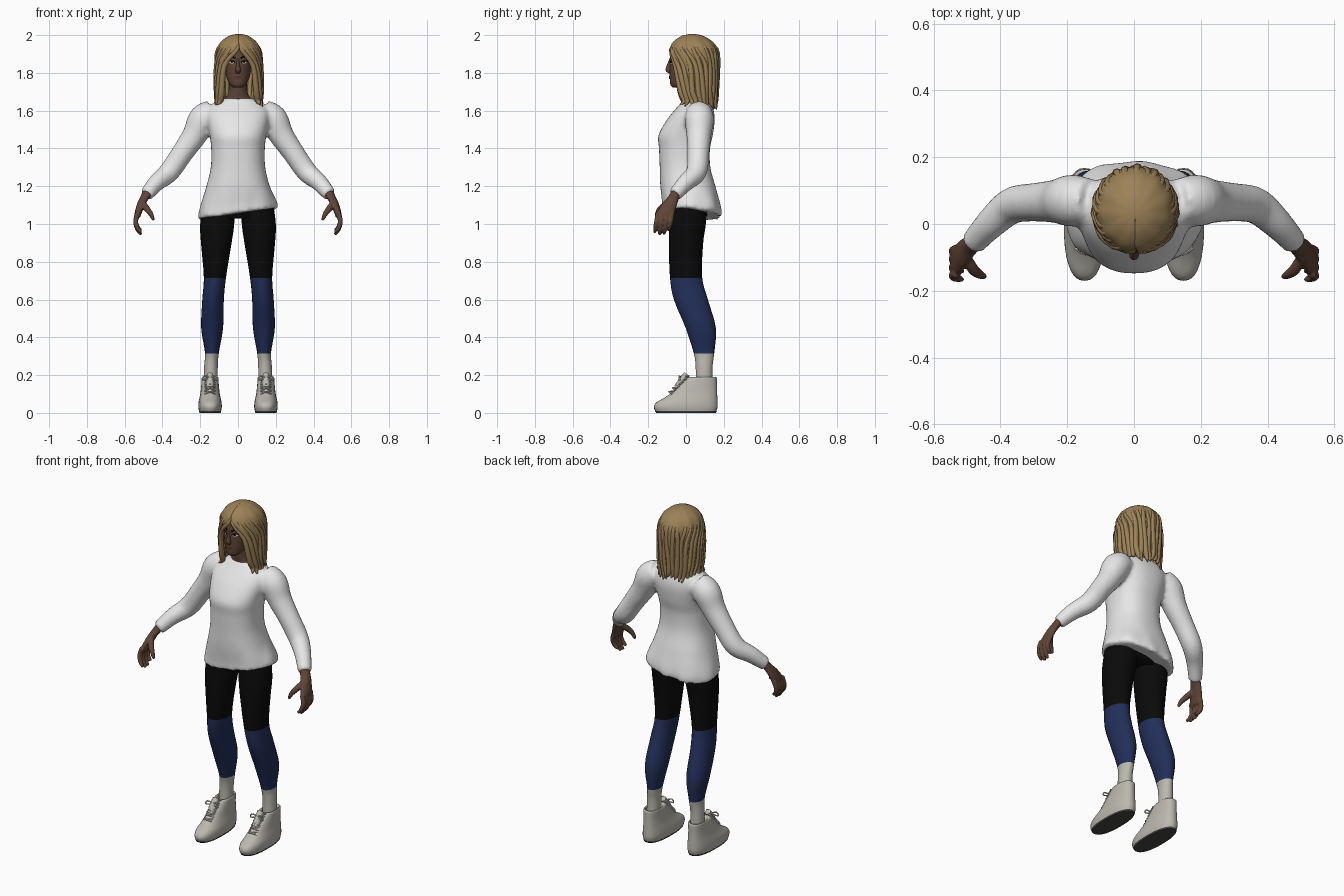
import bpy, bmesh, math, random
from mathutils import Vector
from mathutils.bvhtree import BVHTree

random.seed(4)
if "Cube" in bpy.data.objects:
    bpy.data.objects.remove(bpy.data.objects["Cube"])


def material(name, r, g, b):
    m = bpy.data.materials.new(name)
    m.use_nodes = True
    m.diffuse_color = (r, g, b, 1)
    node = next(n for n in m.node_tree.nodes if n.type == 'BSDF_PRINCIPLED')
    node.inputs["Base Color"].default_value = (r, g, b, 1)
    node.inputs["Roughness"].default_value = 0.8
    return m


SKIN = material("brown skin", .115, .06, .038)
HAIR = material("dark blond hair", .33, .22, .095)
SHIRT = material("white shirt", .8, .8, .8)
BLACK = material("black leggings", .003, .003, .003)
BLUE = material("navy leggings", .016, .028, .1)
SOCK = material("warm grey sock and shoe", .5, .48, .43)
LACE = material("pale lace", .72, .71, .68)
SOLE = material("dark sole", .06, .058, .055)
LIPS = material("lips", .1, .035, .028)


def resample(rows, k):
    """Catmull-Rom interpolation of rows of any width."""
    p = [Vector(r) for r in rows]
    out = []
    for i in range(len(p) - 1):
        a, b, c, d = p[max(i - 1, 0)], p[i], p[i + 1], p[min(i + 2, len(p) - 1)]
        for j in range(k):
            t = j / k
            out.append(b + (c - a) * (t / 2) + (a * 2 - b * 5 + c * 4 - d) * (t * t / 2)
                       + (b * 3 - a - c * 3 + d) * (t ** 3 / 2))
    return out + [p[-1]]


def sweep(bm, rows, n=24, flat=True, power=2.0, side=1, k=4):
    """Skin elliptical rings (x, y, z, rx, ry), level or square to the path."""
    pts = resample(rows, k)
    rings = []
    for i, p in enumerate(pts):
        u, v = Vector((1, 0, 0)), Vector((0, 1, 0))
        if not flat:
            t = (pts[min(i + 1, len(pts) - 1)] - pts[max(i - 1, 0)])[:3]
            t = Vector(t).normalized()
            u = t.cross(v if abs(t.y) < .95 else Vector((0, 0, 1))).normalized()
            v = t.cross(u)
        ring = []
        for j in range(n):
            a = math.tau * j / n
            c, s = (math.copysign(abs(f) ** (2 / power), f) for f in (math.cos(a), math.sin(a)))
            q = Vector(p[:3]) + u * c * max(p[3], .001) + v * s * max(p[4], .001)
            ring.append(bm.verts.new((q.x * side, q.y, q.z)))
        rings.append(ring)
    for a, b in zip(rings, rings[1:]):
        for j in range(n):
            bm.faces.new((a[j - 1], a[j], b[j], b[j - 1]))
    bm.faces.new(rings[0])
    bm.faces.new(rings[-1])


def tube(bm, pts, **kw):
    sweep(bm, [(*p, p[3]) for p in pts], flat=False, **kw)


def finish(bm, name, mats, voxel=0, smooth=0, rule=None, solid=0):
    bmesh.ops.recalc_face_normals(bm, faces=bm.faces)
    me = bpy.data.meshes.new(name)
    bm.to_mesh(me)
    bm.free()
    ob = bpy.data.objects.new(name, me)
    bpy.context.collection.objects.link(ob)
    if voxel:
        m = ob.modifiers.new("blend", 'REMESH')
        m.mode, m.voxel_size, m.use_smooth_shade = 'VOXEL', voxel, True
        m = ob.modifiers.new("soften", 'SMOOTH')
        m.iterations, m.factor = smooth, .5
    if solid:
        m = ob.modifiers.new("thickness", 'SOLIDIFY')
        m.thickness, m.offset = solid, 0
    for m in mats:
        me.materials.append(m)
    for f in me.polygons:
        f.use_smooth = True
        if rule:
            f.material_index = rule(f.center)
    me.set_sharp_from_angle(angle=math.radians(55))
    return ob


# Shirt: torso with slanted hem, blended with both sleeves
bm = bmesh.new()
sweep(bm, [(0, .03, 1.06, .21, .155), (0, .03, 1.1, .203, .155), (0, .01, 1.2, .168, .146),
           (0, -.005, 1.3, .144, .134), (0, -.008, 1.4, .142, .135), (0, -.002, 1.47, .15, .144),
           (0, .025, 1.55, .165, .127), (0, .042, 1.6, .165, .105), (0, .052, 1.64, .13, .08),
           (0, .05, 1.665, .08, .06)], n=64, power=2.35)
for v in bm.verts:
    if v.co.z < 1.2:
        w, a = (1.2 - v.co.z) / .14, math.atan2(v.co.y, v.co.x)
        v.co.z += w * (.14 * v.co.x - .12 * max(v.co.y, 0) + .005 * math.sin(11 * a))
        fold = 1 + w * .018 * math.sin(9 * a + 1)
        v.co.x *= fold
        v.co.y *= fold
for s in (1, -1):
    tube(bm, [(.13, .07, 1.595, .066), (.185, .07, 1.555, .078), (.23, .068, 1.47, .066),
              (.295, .065, 1.375, .058), (.365, .055, 1.275, .055), (.43, 0, 1.22, .046),
              (.485, -.06, 1.155, .037)], side=s)
finish(bm, "shirt", [SHIRT], voxel=.011, smooth=5)

# Leggings and socks: hips plus two legs, coloured by height
bm = bmesh.new()
sweep(bm, [(0, .015, 1.03, .13, .085), (0, .02, 1.07, .18, .105), (0, .02, 1.13, .18, .11),
           (0, .01, 1.22, .14, .1)], n=32)
for s in (1, -1):
    sweep(bm, [(.1, .015, 1.12, .085, .095), (.11, .008, 1.0, .09, .097), (.115, 0, .9, .081, .091),
               (.122, 0, .72, .059, .085), (.132, .026, .6, .057, .09), (.137, .078, .45, .058, .08),
               (.138, .095, .32, .037, .055), (.143, .096, .25, .036, .045),
               (.145, .096, .15, .038, .045)], side=s)
for z in (.715, .315):
    bmesh.ops.bisect_plane(bm, geom=bm.verts[:] + bm.edges[:] + bm.faces[:],
                           plane_co=(0, 0, z), plane_no=(0, 0, 1))
finish(bm, "leggings_and_socks", [BLACK, BLUE, SOCK],
       rule=lambda c: 0 if c.z > .715 else 1 if c.z > .315 else 2)

# Shoes: stacked outlines (height, toe, heel, half width), with sole and laces
outline = [(.006, -.16, .16, .058), (.03, -.17, .167, .062), (.055, -.157, .167, .061),
           (.08, -.115, .166, .056), (.105, -.08, .165, .051), (.14, -.045, .164, .047),
           (.17, -.012, .164, .045), (.188, .01, .162, .043), (.188, .03, .152, .036),
           (.165, .04, .145, .033)]
for s, tag in ((1, "left"), (-1, "right")):
    bm = bmesh.new()
    sweep(bm, [(.148, (t + h) / 2, z, w, (h - t) / 2) for z, t, h, w in outline],
          n=36, power=2.4, side=s, k=3)
    tube(bm, [(.148, -.045, .13, .02), (.148, -.015, .175, .022), (.148, .005, .205, .016)],
         n=12, side=s)
    finish(bm, tag + "_shoe", [SOCK])
    bm = bmesh.new()
    sweep(bm, [(.148, 0, 0, .056, .158), (.148, 0, .009, .059, .163)], n=36, power=2.4, side=s, k=1)
    finish(bm, tag + "_sole", [SOLE])
    bm = bmesh.new()
    for i in range(5):
        y, z = -.085 + .019 * i, .108 + .02 * i
        for d in (1, -1):
            tube(bm, [(.148 - .027 * d, y + .012, z - .008, .004), (.148, y - .006, z + .004, .004),
                      (.148 + .027 * d, y + .022, z + .006, .004)], n=6, side=s, k=2)
    for d in (1, -1):
        tube(bm, [(.148, -.025, .185, .004), (.148 + .03 * d, -.035, .195, .004),
                  (.148 + .04 * d, -.035, .175, .004), (.148 + .005 * d, -.03, .18, .004)],
             n=6, side=s, k=3)
    finish(bm, tag + "_laces", [LACE])

# Hands: wrist and palm, four fingers and thumb
for s, tag in ((1, "left"), (-1, "right")):
    bm = bmesh.new()
    sweep(bm, [(.472, -.047, 1.185, .026, .026), (.488, -.062, 1.15, .027, .029),
               (.51, -.085, 1.11, .023, .04), (.528, -.107, 1.06, .019, .047),
               (.532, -.11, 1.035, .014, .044)], side=s)
    for y, tip in ((-.148, .957), (-.123, .944), (-.098, .947), (-.074, .967)):
        tube(bm, [(.53, y, 1.06, .014), (.542, y - .007, 1.015, .0135),
                  (.532, y - .014, .5 * (tip + 1.0), .012), (.513, y - .018, tip, .008)],
             n=10, side=s)
    tube(bm, [(.508, -.09, 1.115, .016), (.482, -.135, 1.08, .017), (.46, -.152, 1.05, .013),
              (.447, -.157, 1.02, .008)], n=10, side=s)
    finish(bm, tag + "_hand", [SKIN], voxel=.0045, smooth=2)

# Head, neck and nose
bm = bmesh.new()
sweep(bm, [(0, -.045, 1.722, .022, .025), (0, -.035, 1.738, .043, .048), (0, -.01, 1.78, .062, .076),
           (0, .01, 1.84, .073, .096), (0, .02, 1.9, .076, .1), (0, .03, 1.95, .066, .09),
           (0, .03, 1.98, .035, .05)], n=32)
sweep(bm, [(0, .05, 1.61, .09, .062), (0, .05, 1.66, .07, .056), (0, .042, 1.7, .05, .052),
           (0, .035, 1.79, .05, .052)])
sweep(bm, [(0, -.077, 1.875, .007, .01), (0, -.086, 1.845, .008, .014),
           (0, -.091, 1.815, .015, .017), (0, -.083, 1.798, .01, .01)], n=12)
face = BVHTree.FromBMesh(bm)
finish(bm, "head", [SKIN])


def on_face(x, z, lift=.002):
    return Vector((x, face.ray_cast(Vector((x, -1, z)), Vector((0, 1, 0)))[0].y - lift, z))


def disc(bm, x, z, rx, rz, lift=.002):
    mid = bm.verts.new(on_face(x, z, lift))
    rim = [bm.verts.new(on_face(x + rx * math.cos(math.tau * i / 16),
                                z + rz * math.sin(math.tau * i / 16), lift)) for i in range(16)]
    for i in range(16):
        bm.faces.new((mid, rim[i - 1], rim[i]))


def strokes(name, width, line):
    bm = bmesh.new()
    for s in (1, -1):
        tube(bm, [(*on_face(s * x, z), width) for x, z in line], n=6, k=3)
    finish(bm, name, [BLACK])


# Painted face
bm, iris = bmesh.new(), bmesh.new()
for s in (1, -1):
    disc(bm, s * .033, 1.856, .014, .006)
    disc(iris, s * .033, 1.857, .0055, .0055, .0035)
finish(bm, "eye_whites", [LACE])
finish(iris, "irises", [BLACK])
strokes("eyelashes", .0028, [(.017, 1.857), (.032, 1.864), (.05, 1.86)])
strokes("eyebrows", .0032, [(.014, 1.878), (.034, 1.886), (.054, 1.878)])
bm = bmesh.new()
disc(bm, 0, 1.774, .024, .009, .003)
finish(bm, "lips", [LIPS])

# Hair: shell open at the face (height, half width, half depth, half sweep, centre y)
shell = resample([(2.0, .012, .012, 3.15, .035), (1.99, .05, .055, 3.15, .035),
                  (1.96, .09, .1, 3.15, .037), (1.925, .108, .12, 3.0, .04),
                  (1.89, .115, .126, 2.62, .04), (1.84, .117, .126, 2.42, .04),
                  (1.76, .117, .122, 2.27, .04), (1.69, .115, .117, 2.15, .04),
                  (1.655, .113, .113, 2.05, .042)], 4)


def hair_point(u, row, grow=1.0):
    z, rx, ry, spread, cy = shell[row]
    a = u * spread
    g = grow * (1 + .016 * math.sin(u * 34 + row * .06))
    return Vector((.004 + rx * math.sin(a) * g, cy + ry * math.cos(a) * g, z))


bm = bmesh.new()
grid = [[bm.verts.new(hair_point(j / 40 - 1, i)) for j in range(81)] for i in range(len(shell))]
for a, b in zip(grid, grid[1:]):
    for j in range(80):
        bm.faces.new((a[j], a[j + 1], b[j + 1], b[j]))
bm.faces.new(grid[0][:-1])
finish(bm, "hair_cap", [HAIR], solid=.012)

# Loose locks running from crown to tips
bm = bmesh.new()
last = len(shell) - 1
for i in range(23):
    u = -1 + i / 11
    lock = []
    for row, r in ((5, .006), (12, .011), (20, .014), (27, .016), (last, .015)):
        lock.append((*hair_point(u + random.uniform(-.025, .025), row), r))
    tip = hair_point(u + random.uniform(-.05, .05), last, 1.08 + .1 * abs(u))
    tip.z = 1.615 + random.uniform(-.015, .02)
    tube(bm, lock + [(*tip, .003)], n=8, k=3)
finish(bm, "hair_locks", [HAIR])
